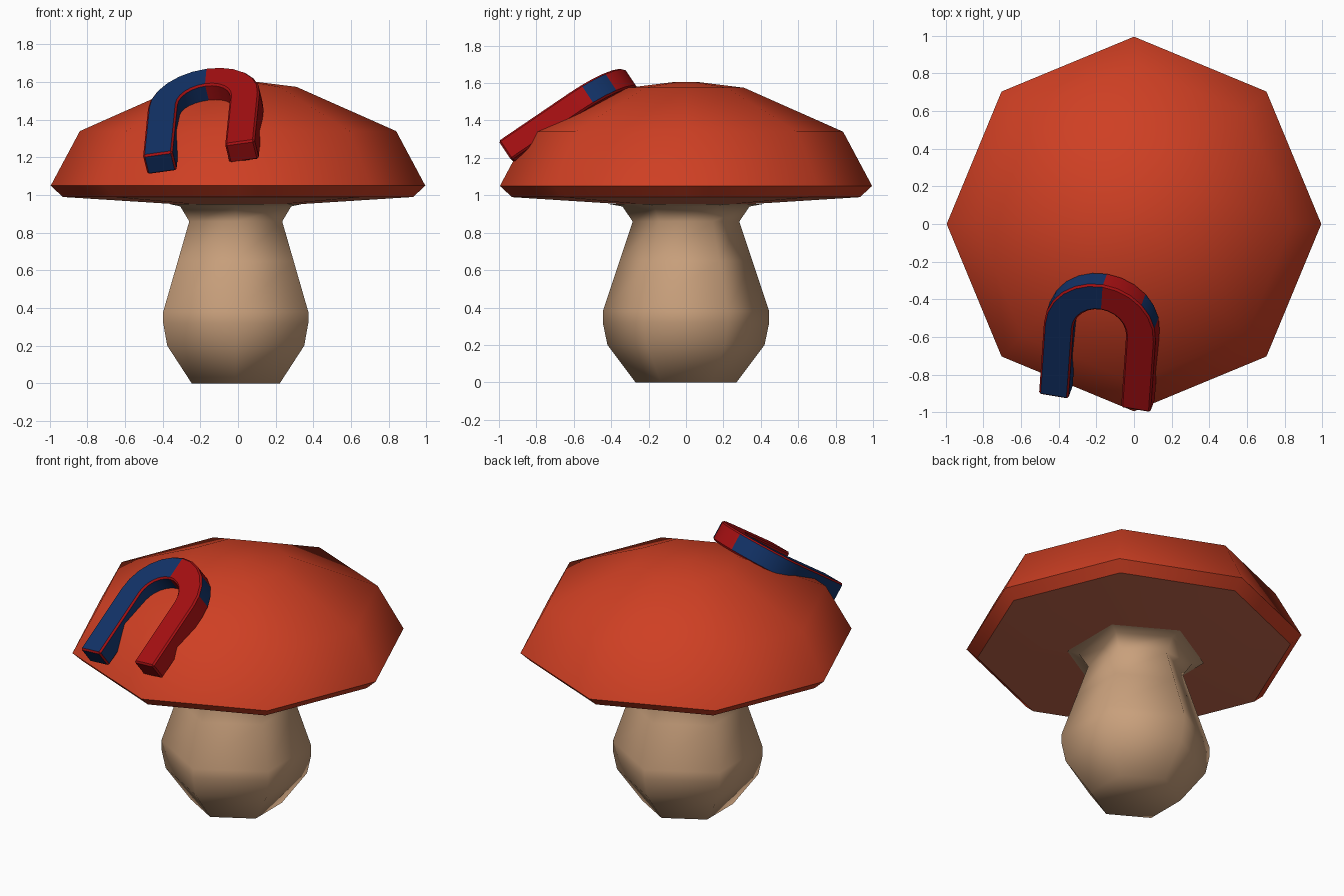
import bpy, bmesh, math
from mathutils import Vector

cube = bpy.data.objects.get("Cube")
if cube:
    bpy.data.objects.remove(cube, do_unlink=True)


def material(name, rgb):
    m = bpy.data.materials.new(name)
    m.use_nodes = True
    m.diffuse_color = (*rgb, 1)
    bsdf = m.node_tree.nodes["Principled BSDF"]
    bsdf.inputs["Base Color"].default_value = (*rgb, 1)
    bsdf.inputs["Roughness"].default_value = 0.7
    return m


CAP = material("orange red", (0.62, 0.05, 0.017))
GILL = material("reddish brown", (0.56, 0.14, 0.075))
STEM = material("tan", (0.58, 0.35, 0.2))
BLUE = material("dark blue", (0.006, 0.032, 0.135))
RED = material("deep red", (0.38, 0.005, 0.006))


def finish(bm, name, mats, angle):
    bmesh.ops.recalc_face_normals(bm, faces=bm.faces)
    mesh = bpy.data.meshes.new(name)
    bm.to_mesh(mesh)
    bm.free()
    ob = bpy.data.objects.new(name, mesh)
    bpy.context.collection.objects.link(ob)
    for m in mats:
        mesh.materials.append(m)
    bpy.ops.object.select_all(action="DESELECT")
    ob.select_set(True)
    bpy.context.view_layer.objects.active = ob
    bpy.ops.object.shade_smooth_by_angle(angle=math.radians(angle))
    return ob


def lathe(name, profile, sides, start, mat, angle, cx=0, close=(True, True)):
    """Stack regular polygons of (radius, z) and skin them."""
    bm = bmesh.new()
    rings = []
    for r, z in profile:
        ring = []
        for i in range(sides):
            t = start + math.tau * i / sides
            ring.append(bm.verts.new((cx + r * math.cos(t), r * math.sin(t), z)))
        rings.append(ring)
    for a, b in zip(rings, rings[1:]):
        for i in range(sides):
            j = (i + 1) % sides
            bm.faces.new((a[i], a[j], b[j], b[i]))
    for ring, wanted in zip((rings[0], rings[-1]), close):
        if wanted:
            bm.faces.new(ring)
    return finish(bm, name, [mat], angle)


# Mushroom cap, its underside and the stem
lathe("cap", [(0.93, 0.99), (0.995, 1.05), (0.84, 1.34), (0.31, 1.575), (0.07, 1.605)],
      8, 0, CAP, 62, close=(False, True))
lathe("cap_underside", [(0.93, 0.99), (0.30, 0.95)], 8, 0, GILL, 30, close=(False, True))
lathe("stem", [(0.27, 0), (0.42, 0.2), (0.445, 0.32), (0.445, 0.38), (0.355, 0.65),
               (0.285, 0.86), (0.34, 0.94), (0.41, 0.953)],
      6, math.pi / 2, STEM, 65, cx=-0.012)

# Horseshoe magnet: a U-shaped strip lying on the front slope of the cap
up = Vector((0.057, 0.825, 0.561)).normalized()
across = Vector((0.977, -0.16, 0.136))
across = (across - up * across.dot(up)).normalized()
normal = across.cross(up)
tip = Vector((-0.21, -0.955, 1.25))
LEG, MID, HALF, THICK, STEPS = 0.457, 0.223, 0.08, 0.125, 12

stations = [(0, 0)] + [(math.pi * i / STEPS, LEG) for i in range(STEPS + 1)] + [(math.pi, 0)]
bm = bmesh.new()
loops = []
for t, h in stations:
    section = []
    for r, d in ((MID + HALF, 0), (MID - HALF, 0), (MID - HALF, THICK), (MID + HALF, THICK)):
        p = tip + across * r * math.cos(t) + up * (h + r * math.sin(t)) - normal * d
        section.append(bm.verts.new(p))
    loops.append(section)
last = len(loops) - 2
for k, (a, b) in enumerate(zip(loops, loops[1:])):
    for i in range(4):
        j = (i + 1) % 4
        f = bm.faces.new((a[i], a[j], b[j], b[i]))
        # one half red, the other blue, with a blue mark on the red outer wall
        mark = i == 3 and k in (2, 3)
        f.material_index = 1 if k > last / 2 or mark else 0
bm.faces.new(loops[0]).material_index = 0
bm.faces.new(loops[-1]).material_index = 1
bmesh.ops.recalc_face_normals(bm, faces=bm.faces)
sharp = [e for e in bm.edges if e.calc_face_angle(0) > math.radians(60)]
bmesh.ops.bevel(bm, geom=sharp, offset=0.01, segments=1, affect="EDGES", profile=0.5)
finish(bm, "magnet", [RED, BLUE], 35)
